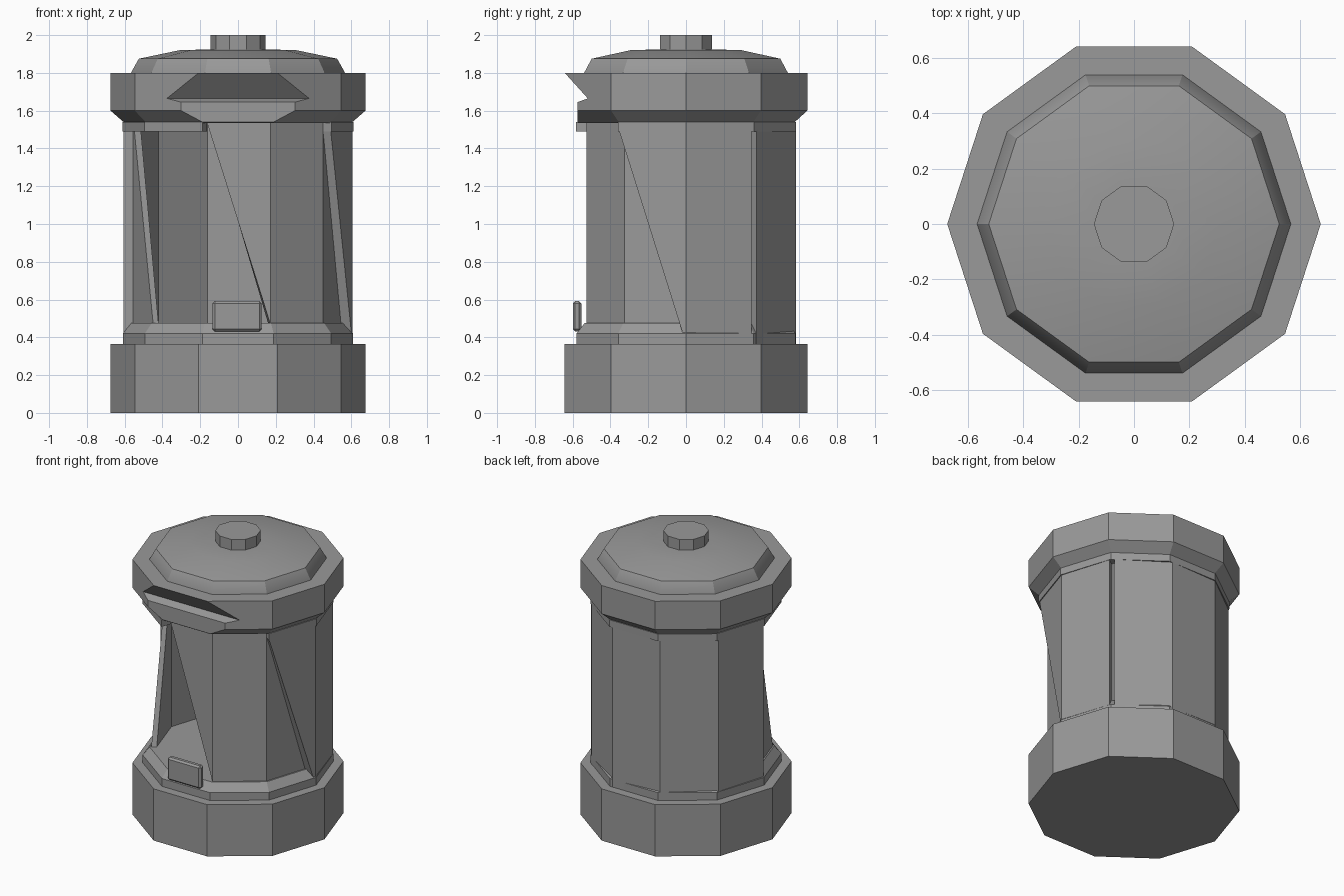
import bpy, bmesh, math

SIDES = 10
STEP = 360 / SIDES

cube = bpy.data.objects.get("Cube")
if cube:
    bpy.data.objects.remove(cube)

grey = bpy.data.materials.new("plain_grey")
grey.use_nodes = True
grey.diffuse_color = (0.32, 0.32, 0.32, 1)
grey.node_tree.nodes["Principled BSDF"].inputs["Base Color"].default_value = (0.32, 0.32, 0.32, 1)


def finish(bm, name):
    bmesh.ops.recalc_face_normals(bm, faces=bm.faces)
    mesh = bpy.data.meshes.new(name)
    bm.to_mesh(mesh)
    bm.free()
    mesh.materials.append(grey)
    obj = bpy.data.objects.new(name, mesh)
    bpy.context.collection.objects.link(obj)
    return obj


def polar(deg, r, z):
    a = math.radians(deg)
    return (r * math.cos(a), r * math.sin(a), z)


def lathe(name, profile):
    """Ten-sided solid from (radius, z) pairs, capped at both ends."""
    bm = bmesh.new()
    rings = [[bm.verts.new(polar(i * STEP, r, z)) for i in range(SIDES)] for r, z in profile]
    for low, high in zip(rings, rings[1:]):
        for i in range(SIDES):
            j = (i + 1) % SIDES
            bm.faces.new((low[i], low[j], high[j], high[i]))
    bm.faces.new(rings[0])
    bm.faces.new(rings[-1])
    return finish(bm, name)


def panels(name, outlines, r_in, r_out):
    """Thick flat plates given by (angle, z) corners."""
    bm = bmesh.new()
    for corners in outlines:
        inner = [bm.verts.new(polar(a, r_in, z)) for a, z in corners]
        outer = [bm.verts.new(polar(a, r_out, z)) for a, z in corners]
        bm.faces.new(inner)
        bm.faces.new(outer)
        for i in range(len(corners)):
            j = (i + 1) % len(corners)
            bm.faces.new((inner[i], inner[j], outer[j], outer[i]))
    return finish(bm, name)


def quads(angles, z0, z1):
    return [[(a, z0), (b, z0), (b, z1), (a, z1)] for a, b in zip(angles, angles[1:])]


# Foot and the chamfered ring above it
lathe("base", [(0.675, 0), (0.675, 0.365)])
lathe("lower_ring", [(0.61, 0.36), (0.61, 0.42), (0.565, 0.475)])

# Inner wall with a slanted doorway on the front left
LOW, TOP = 0.47, 1.56
wall = quads([-72 + STEP * i for i in range(8)], LOW, TOP)
wall.append([(-108, TOP), (-72, LOW), (-72, TOP)])
wall.append([(-180, LOW), (-144, LOW), (-180, TOP)])
panels("inner_wall", wall, 0.52, 0.555)

# Raised sliding door around the back, with a slanted leading edge
FOOT, HEAD = 0.366, 1.5
door = [[(-36, HEAD), (0, FOOT), (0, HEAD)]]
door += quads([0, 35], FOOT, HEAD) + quads([38, 74, 109, 145, 180], FOOT, HEAD)
panels("sliding_door", door, 0.55, 0.606)

# Door rail under the cap, left open at the front
panels("door_rail", quads([-36 + STEP * i for i in range(9)], 1.49, 1.54), 0.53, 0.612)

# Cap with a bevelled underside
cap = lathe("cap", [(0.6, 1.535), (0.675, 1.6), (0.675, 1.8)])

# Notch that leaves a hooded lip across the front of the cap
notch = [(-0.643, 1.801), (-0.52, 1.665), (-0.575, 1.645), (-0.575, 1.5), (-0.9, 1.5), (-0.9, 1.801)]
bm = bmesh.new()
ends = [[bm.verts.new((x, y, z)) for y, z in notch] for x in (-0.6, 0.6)]
for end in ends:
    bm.faces.new(end)
for i in range(len(notch)):
    j = (i + 1) % len(notch)
    bm.faces.new((ends[0][i], ends[0][j], ends[1][j], ends[1][i]))
cutter = finish(bm, "notch_cutter")
cutter.hide_render = True
cutter.hide_viewport = True
cut = cap.modifiers.new("notch", 'BOOLEAN')
cut.operation = 'DIFFERENCE'
cut.solver = 'EXACT'
cut.object = cutter

# Domed lid and knob
lid = lathe("lid", [(0.567, 1.79), (0.567, 1.8), (0.525, 1.875), (0.31, 1.92), (0.14, 1.925)])
bpy.ops.object.select_all(action='DESELECT')
lid.select_set(True)
bpy.context.view_layer.objects.active = lid
bpy.ops.object.shade_smooth_by_angle(angle=math.radians(30))
lathe("knob", [(0.145, 1.9), (0.145, 2.0)])

# Small bevelled plaque in front of the doorway
bm = bmesh.new()
bmesh.ops.create_cube(bm, size=1)
for v in bm.verts:
    v.co = (v.co.x * 0.26 - 0.005, v.co.y * 0.045 - 0.577, v.co.z * 0.16 + 0.512)
plaque = finish(bm, "plaque")
bevel = plaque.modifiers.new("edge", 'BEVEL')
bevel.width = 0.012
bevel.segments = 1
